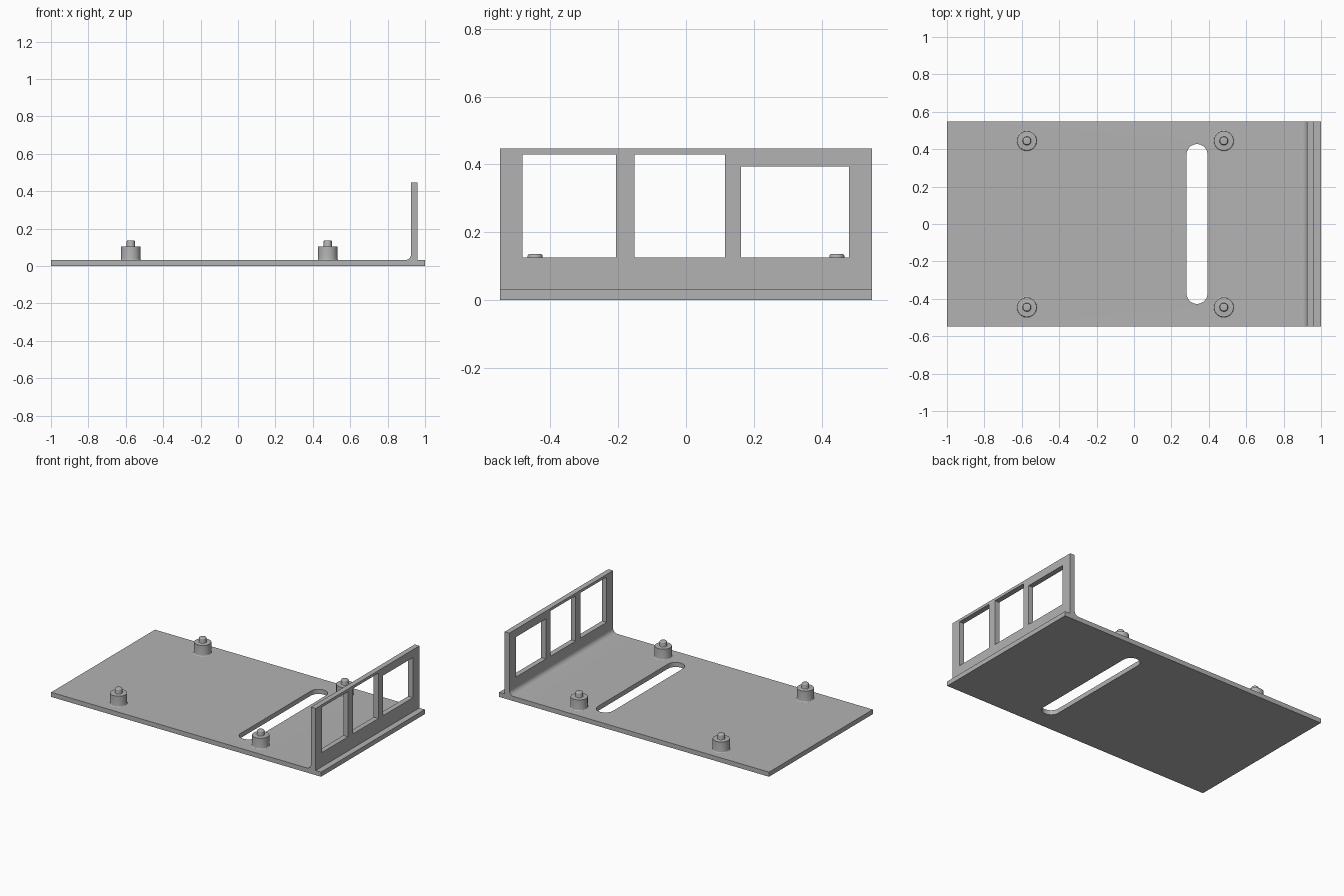
import bpy, bmesh, math

if "Cube" in bpy.data.objects:
    bpy.data.objects.remove(bpy.data.objects["Cube"])

PLATE_TOP = 0.031
WALL_IN, WALL_OUT, WALL_TOP = 0.925, 0.96, 0.447
HALF_Y = 0.549

grey = bpy.data.materials.new("plain grey")
grey.diffuse_color = (0.45, 0.45, 0.45, 1)
grey.use_nodes = True
grey.node_tree.nodes["Principled BSDF"].inputs["Base Color"].default_value = grey.diffuse_color


def arc(cx, cy, r, a0, a1, n):
    """Points on an arc, angles in degrees."""
    return [(cx + r * math.cos(math.radians(a0 + (a1 - a0) * i / n)),
             cy + r * math.sin(math.radians(a0 + (a1 - a0) * i / n)))
            for i in range(n + 1)]


def finish(name, bm):
    me = bpy.data.meshes.new(name)
    bmesh.ops.recalc_face_normals(bm, faces=bm.faces)
    bm.to_mesh(me)
    bm.free()
    me.materials.append(grey)
    ob = bpy.data.objects.new(name, me)
    bpy.context.collection.objects.link(ob)
    return ob


def prism(name, points, offset):
    """Extrude a closed 3D outline by a vector."""
    bm = bmesh.new()
    face = bm.faces.new([bm.verts.new(p) for p in points])
    res = bmesh.ops.extrude_face_region(bm, geom=[face], use_keep_orig=True)
    verts = [v for v in res["geom"] if isinstance(v, bmesh.types.BMVert)]
    bmesh.ops.translate(bm, vec=offset, verts=verts)
    return finish(name, bm)


def activate(ob):
    bpy.ops.object.select_all(action='DESELECT')
    ob.select_set(True)
    bpy.context.view_layer.objects.active = ob


def cut(target, cutter):
    cutter.hide_render = True
    mod = target.modifiers.new("cut", 'BOOLEAN')
    mod.operation = 'DIFFERENCE'
    mod.solver = 'EXACT'
    mod.object = cutter
    activate(target)
    bpy.ops.object.modifier_apply(modifier=mod.name)
    bpy.data.objects.remove(cutter)


def smooth(ob):
    activate(ob)
    bpy.ops.object.shade_smooth_by_angle(angle=math.radians(35))


# Base plate and end wall as one profile with an inside fillet
R = 0.032
profile = [(-1, 0), (1, 0), (1, PLATE_TOP), (WALL_OUT, PLATE_TOP),
           (WALL_OUT, WALL_TOP), (WALL_IN, WALL_TOP)]
profile += arc(WALL_IN - R, PLATE_TOP + R, R, 0, -90, 10)
profile += [(-1, PLATE_TOP)]
body = prism("base_and_end_wall", [(x, -HALF_Y, z) for x, z in profile],
             (0, 2 * HALF_Y, 0))

# Port windows in the wall: y from, y to, top
for y0, y1, top in [(-0.482, -0.207, 0.429), (-0.152, 0.115, 0.429),
                    (0.162, 0.480, 0.394)]:
    outline = [(0.85, y0, 0.126), (0.85, y1, 0.126),
               (0.85, y1, top), (0.85, y0, top)]
    cut(body, prism("window_cutter", outline, (0.2, 0, 0)))

# Long rounded slot in the plate
SX, SR, SY = 0.337, 0.056, 0.371
slot = arc(SX, SY, SR, 0, 180, 24) + arc(SX, -SY, SR, 180, 360, 24)
cut(body, prism("slot_cutter", [(x, y, -0.05) for x, y in slot], (0, 0, 0.12)))
smooth(body)

# Standoffs: lathed boss with base fillet and a pin with rounded tip
BOSS_R, BOSS_TOP, PIN_R, PIN_TOP, F = 0.052, 0.103, 0.022, 0.136, 0.006
lathe = arc(BOSS_R + F, PLATE_TOP + F, F, 270, 180, 4)
lathe += [(BOSS_R, BOSS_TOP)]
lathe += arc(PIN_R + 0.003, BOSS_TOP + 0.003, 0.003, 270, 180, 3)
lathe += arc(PIN_R - F, PIN_TOP - F, F, 0, 90, 4)
lathe += [(0, PIN_TOP)]


def standoff(name, x, y):
    bm = bmesh.new()
    verts = [bm.verts.new((r, 0, z)) for r, z in lathe]
    edges = [bm.edges.new(p) for p in zip(verts, verts[1:])]
    bmesh.ops.spin(bm, geom=verts + edges, cent=(0, 0, 0), axis=(0, 0, 1),
                   angle=2 * math.pi, steps=40, use_merge=True)
    bmesh.ops.remove_doubles(bm, verts=bm.verts, dist=1e-5)
    if sum(f.normal.z * f.calc_area() for f in bm.faces) < 0:
        bmesh.ops.reverse_faces(bm, faces=bm.faces)
    ob = finish(name, bm)
    ob.location = (x, y, 0)
    smooth(ob)


for end, x in (("left", -0.573), ("right", 0.48)):
    for side, y in (("front", -0.445), ("back", 0.445)):
        standoff(f"standoff_{side}_{end}", x, y)
